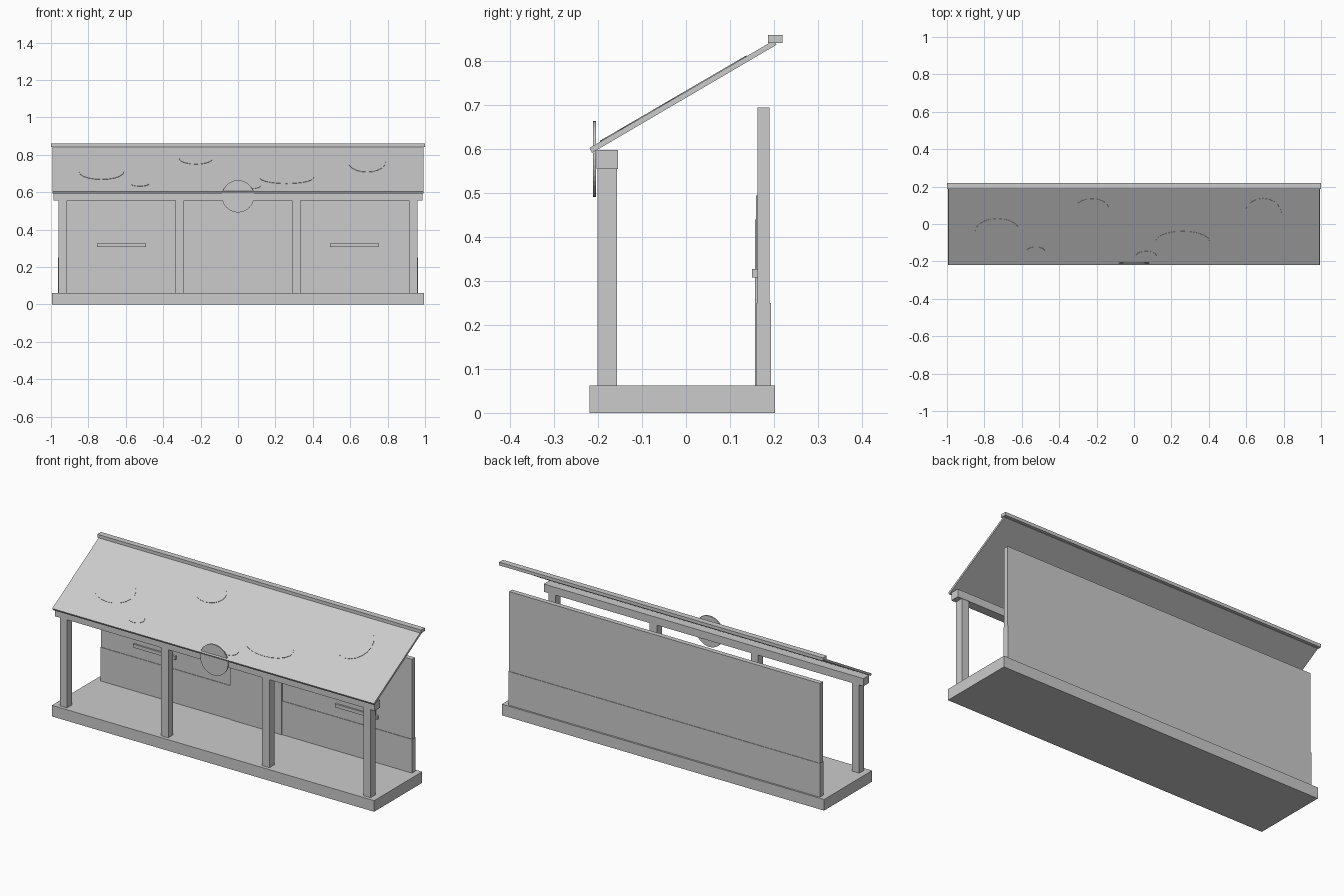
import bpy, bmesh, math
from mathutils import Matrix

if "Cube" in bpy.data.objects:
    bpy.data.objects.remove(bpy.data.objects["Cube"])

grey = bpy.data.materials.new("plain_grey")
grey.diffuse_color = (0.6, 0.6, 0.6, 1)
grey.use_nodes = True
grey.node_tree.nodes["Principled BSDF"].inputs["Base Color"].default_value = grey.diffuse_color


def add(name, bm):
    bmesh.ops.recalc_face_normals(bm, faces=bm.faces)
    me = bpy.data.meshes.new(name)
    bm.to_mesh(me)
    bm.free()
    me.materials.append(grey)
    ob = bpy.data.objects.new(name, me)
    bpy.context.collection.objects.link(ob)
    return ob


def box(name, x0, x1, y0, y1, z0, z1):
    bm = bmesh.new()
    m = Matrix.Translation(((x0 + x1) / 2, (y0 + y1) / 2, (z0 + z1) / 2)) @ \
        Matrix.Diagonal((x1 - x0, y1 - y0, z1 - z0, 1))
    bmesh.ops.create_cube(bm, size=1, matrix=m)
    return add(name, bm)


def disc(name, matrix, radius, depth, sides):
    bm = bmesh.new()
    bmesh.ops.create_cone(bm, cap_ends=True, segments=sides, radius1=radius,
                          radius2=radius, depth=depth, matrix=matrix)
    return add(name, bm)


# Floor slab, rear wall and its skirting
box("floor_slab", -0.995, 0.995, -0.22, 0.203, 0, 0.062)
box("back_wall", -0.96, 0.96, 0.163, 0.19, 0.06, 0.695)
box("wall_skirting", -0.962, 0.962, 0.16, 0.193, 0.06, 0.25)

# Door, and windows with sills
box("door", -0.16, 0.16, 0.157, 0.165, 0.06, 0.44)
for side, s in (("left", -1), ("right", 1)):
    c = s * 0.623
    box(side + "_window", c - 0.115, c + 0.115, 0.159, 0.165, 0.325, 0.495)
    box(side + "_window_sill", c - 0.13, c + 0.13, 0.15, 0.165, 0.308, 0.327)

# Front posts and beam
for i, x in enumerate((-0.9375, -0.3125, 0.3125, 0.9375)):
    box(f"front_post_{i + 1}", x - 0.0225, x + 0.0225, -0.201, -0.157, 0.06, 0.56)
box("front_beam", -0.987, 0.987, -0.204, -0.155, 0.555, 0.598)

# Sloping roof sheet, extruded along x
profile = [(-0.22, 0.603), (0.2, 0.848), (0.206, 0.838), (-0.214, 0.592)]
bm = bmesh.new()
face = bm.faces.new([bm.verts.new((-0.993, y, z)) for y, z in profile])
ext = bmesh.ops.extrude_face_region(bm, geom=[face])
bmesh.ops.translate(bm, vec=(1.986, 0, 0),
                    verts=[v for v in ext["geom"] if isinstance(v, bmesh.types.BMVert)])
add("roof", bm)
box("ridge_cap", -1, 1, 0.187, 0.22, 0.842, 0.86)

# Thin rounded patches lying on the roof: x, y, half width, half depth
slope = math.atan2(0.245, 0.42)
patches = [(-0.73, -0.04, 0.12, 0.07), (-0.525, -0.147, 0.05, 0.025),
           (-0.225, 0.083, 0.09, 0.053), (0.26, -0.093, 0.145, 0.055),
           (0.065, -0.17, 0.055, 0.025), (0.69, 0.048, 0.1, 0.09)]
for i, (x, y, rx, ry) in enumerate(patches):
    z = 0.603 + (y + 0.22) * math.tan(slope)
    m = Matrix.Translation((x, y, z)) @ Matrix.Rotation(slope, 4, 'X') @ \
        Matrix.Diagonal((rx, ry / math.cos(slope), 1, 1))
    disc(f"roof_patch_{i + 1}", m, 1, 0.004, 20)

# Round sign on the eaves
disc("round_sign", Matrix.Translation((0, -0.2085, 0.578)) @ Matrix.Rotation(math.pi / 2, 4, 'X'),
     0.086, 0.007, 40)
